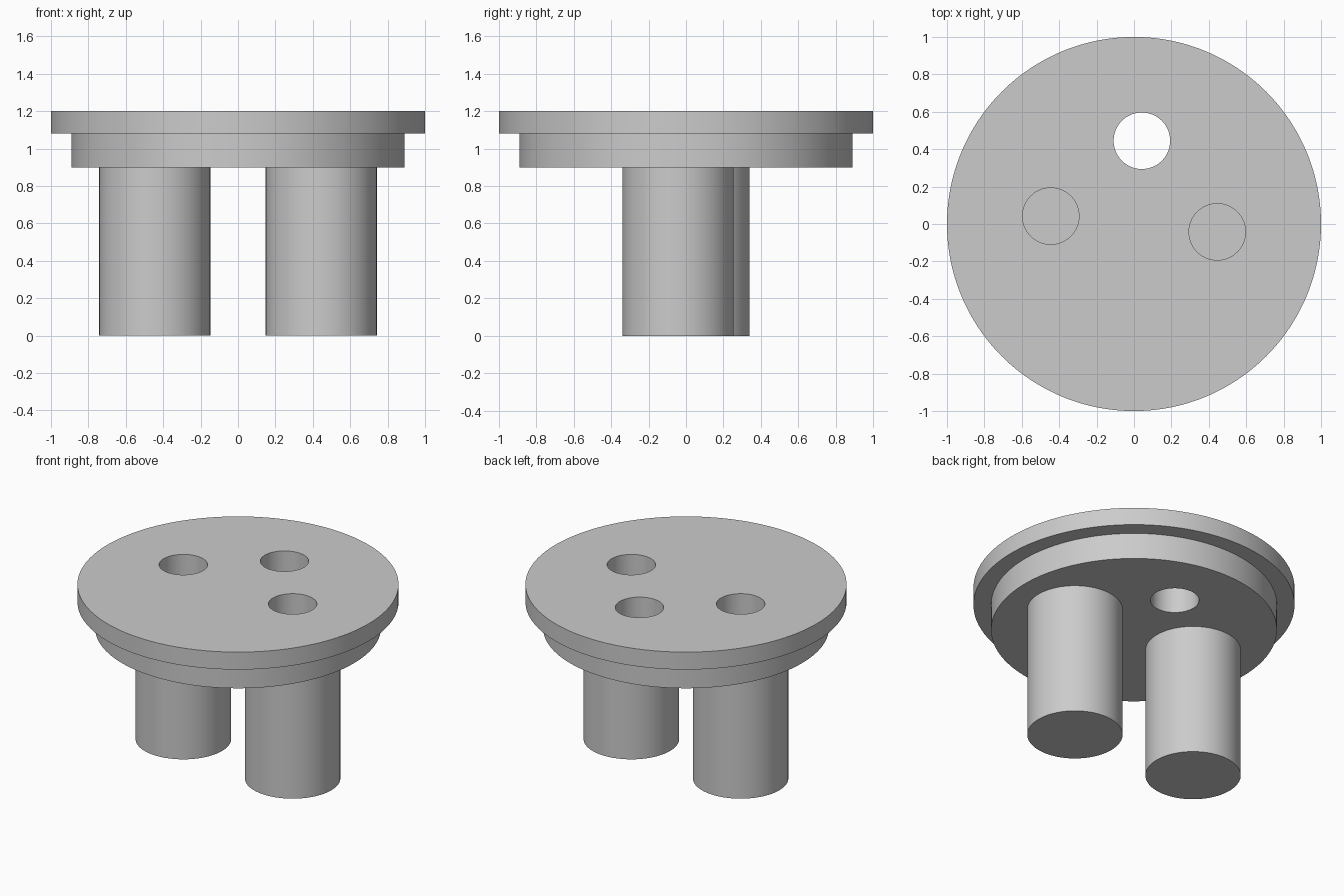
import bpy, bmesh
from math import radians, cos, sin, tau
from mathutils import Matrix

cube = bpy.data.objects.get("Cube")
if cube:
    bpy.data.objects.remove(cube, do_unlink=True)

SEGMENTS = 96
HUB_BOTTOM, FLANGE_BOTTOM, TOP = 0.9, 1.08, 1.2
LEG_RADIUS, HOLE_RADIUS, RING_RADIUS = 0.297, 0.151, 0.447
TWIST = radians(-5.4)

grey = bpy.data.materials.new("plain grey")
grey.use_nodes = True
colour = (0.6, 0.6, 0.6, 1)
grey.diffuse_color = colour
grey.node_tree.nodes["Principled BSDF"].inputs["Base Color"].default_value = colour


def make_object(name, bm):
    bmesh.ops.recalc_face_normals(bm, faces=bm.faces)
    mesh = bpy.data.meshes.new(name)
    bm.to_mesh(mesh)
    bm.free()
    mesh.materials.append(grey)
    obj = bpy.data.objects.new(name, mesh)
    bpy.context.collection.objects.link(obj)
    return obj


def cylinder(name, x, y, radius, bottom, top):
    bm = bmesh.new()
    bmesh.ops.create_cone(
        bm, cap_ends=True, segments=SEGMENTS, radius1=radius, radius2=radius,
        depth=top - bottom, matrix=Matrix.Translation((x, y, (bottom + top) / 2)))
    return make_object(name, bm)


def lathe(name, profile):
    bm = bmesh.new()
    verts = [bm.verts.new((r, 0, z)) for r, z in profile]
    edges = [bm.edges.new(pair) for pair in zip(verts, verts[1:])]
    bmesh.ops.spin(bm, geom=verts + edges, cent=(0, 0, 0), axis=(0, 0, 1),
                   angle=tau, steps=SEGMENTS * 2)
    bmesh.ops.remove_doubles(bm, verts=bm.verts, dist=0.0001)
    return make_object(name, bm)


def ring_point(quarter):
    angle = TWIST + quarter * tau / 4
    return RING_RADIUS * cos(angle), RING_RADIUS * sin(angle)


# Stepped round plate: wide flange above a narrower hub
plate = lathe("stepped_plate", [
    (0, HUB_BOTTOM), (0.89, HUB_BOTTOM), (0.89, FLANGE_BOTTOM),
    (1, FLANGE_BOTTOM), (1, TOP), (0, TOP)])

# Three holes bored through the plate
for quarter, side in enumerate(("left", "back", "right")):
    cutter = cylinder(side + "_hole_cutter", *ring_point(quarter), HOLE_RADIUS,
                      HUB_BOTTOM - 0.1, TOP + 0.1)
    cutter.hide_render = True
    cutter.hide_set(True)
    cutter.display_type = 'WIRE'
    bore = plate.modifiers.new(side + " hole", 'BOOLEAN')
    bore.operation = 'DIFFERENCE'
    bore.solver = 'EXACT'
    bore.object = cutter

# Apply the bores and drop the cutters
bpy.context.view_layer.update()
bored = bpy.data.meshes.new_from_object(
    plate.evaluated_get(bpy.context.evaluated_depsgraph_get()))
cutters = [m.object for m in plate.modifiers]
plate.modifiers.clear()
plate.data = bored
for cutter in cutters:
    bpy.data.objects.remove(cutter, do_unlink=True)

# Two solid legs close the left and right holes from below
legs = [cylinder(side + "_leg", *ring_point(quarter), LEG_RADIUS, 0, HUB_BOTTOM)
        for quarter, side in ((0, "left"), (2, "right"))]

# Smooth round walls with crisp rims
bpy.ops.object.select_all(action='DESELECT')
for obj in [plate] + legs:
    obj.select_set(True)
bpy.context.view_layer.objects.active = plate
bpy.ops.object.shade_smooth_by_angle(angle=radians(30))
